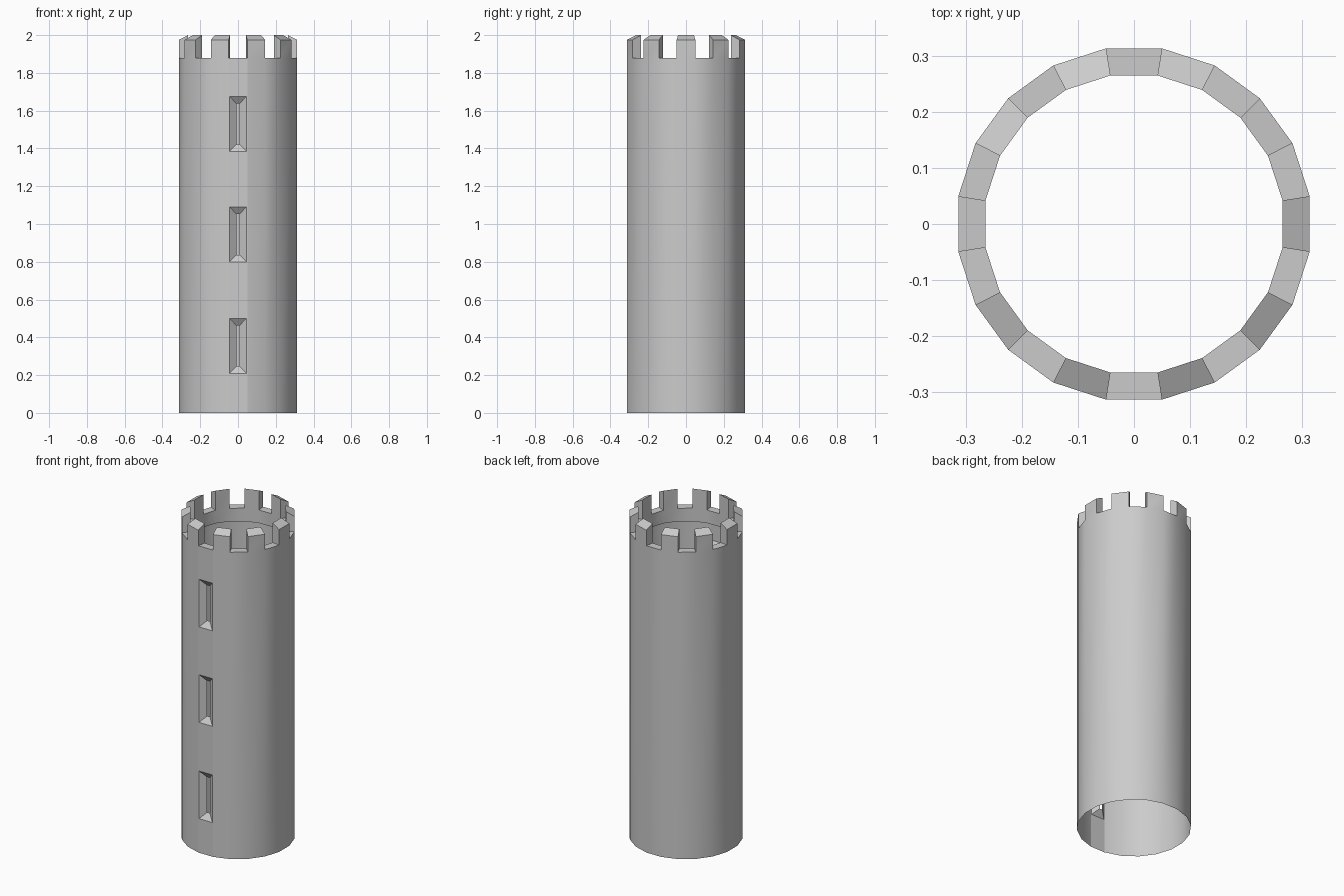
import bpy, bmesh, math
from mathutils import Vector

SIDES = 20
R_OUT, R_IN = 0.317, 0.268
Z_LIP, Z_WALL, Z_MERLON, Z_TOP = 1.80, 1.88, 1.975, 2.0
SLIT_CENTRES = (0.355, 0.945, 1.53)
SLIT_HALF_W, SLIT_HALF_H = 0.045, 0.146
THROAT_HALF_W, THROAT_HALF_H, SLIT_DEPTH = 0.009, 0.108, 0.028

cube = bpy.data.objects.get("Cube")
if cube:
    bpy.data.objects.remove(cube, do_unlink=True)

stone = bpy.data.materials.new("grey stone")
stone.use_nodes = True
stone.diffuse_color = (0.6, 0.6, 0.6, 1)
stone.node_tree.nodes["Principled BSDF"].inputs["Base Color"].default_value = (0.6, 0.6, 0.6, 1)

bm = bmesh.new()


def corner(i, r, z):
    a = math.radians((i - 0.5) * 360 / SIDES)
    return Vector((r * math.cos(a), r * math.sin(a), z))


def face(*points):
    return bm.faces.new([bm.verts.new(p) for p in points])


def arrow_slit_wall(i):
    """Front facet with tapered slits leading to a narrow opening."""
    y = corner(i, R_OUT, 0).y
    edge = abs(corner(i, R_OUT, 0).x)
    w = SLIT_HALF_W

    def panel(x0, x1, z0, z1):
        face((x0, y, z0), (x1, y, z0), (x1, y, z1), (x0, y, z1))

    levels = [0]
    for zc in SLIT_CENTRES:
        levels += [zc - SLIT_HALF_H, zc + SLIT_HALF_H]
    levels.append(Z_WALL)
    for k, (z0, z1) in enumerate(zip(levels, levels[1:])):
        panel(-edge, -w, z0, z1)
        panel(w, edge, z0, z1)
        if k % 2 == 0:
            panel(-w, w, z0, z1)
    # Tapered sides of each slit
    for zc in SLIT_CENTRES:
        signs = [(-1, -1), (1, -1), (1, 1), (-1, 1)]
        outer = [(sx * w, y, zc + sz * SLIT_HALF_H) for sx, sz in signs]
        inner = [(sx * THROAT_HALF_W, y + SLIT_DEPTH, zc + sz * THROAT_HALF_H) for sx, sz in signs]
        for k in range(4):
            n = (k + 1) % 4
            face(outer[k], outer[n], inner[n], inner[k])


for i in range(SIDES):
    j = i + 1
    # Outer wall and inner parapet lip
    if i == SIDES * 3 // 4:
        arrow_slit_wall(i)
    else:
        face(corner(i, R_OUT, 0), corner(j, R_OUT, 0), corner(j, R_OUT, Z_WALL), corner(i, R_OUT, Z_WALL))
    face(corner(j, R_IN, Z_LIP), corner(i, R_IN, Z_LIP), corner(i, R_IN, Z_WALL), corner(j, R_IN, Z_WALL))
    base = [corner(i, R_OUT, Z_WALL), corner(j, R_OUT, Z_WALL), corner(j, R_IN, Z_WALL), corner(i, R_IN, Z_WALL)]
    if i % 2:
        # Gap floor
        face(*base)
    else:
        # Merlon with a top sloping outwards
        top = [corner(i, R_OUT, Z_MERLON), corner(j, R_OUT, Z_MERLON), corner(j, R_IN, Z_TOP), corner(i, R_IN, Z_TOP)]
        for k in range(4):
            n = (k + 1) % 4
            face(base[k], base[n], top[n], top[k])
        face(*top)

bmesh.ops.remove_doubles(bm, verts=bm.verts, dist=0.0005)
mesh = bpy.data.meshes.new("tower_wall")
bm.to_mesh(mesh)
bm.free()
mesh.materials.append(stone)
tower = bpy.data.objects.new("tower_wall", mesh)
bpy.context.collection.objects.link(tower)
bpy.context.view_layer.objects.active = tower
tower.select_set(True)
bpy.ops.object.shade_smooth_by_angle(angle=math.radians(30))
